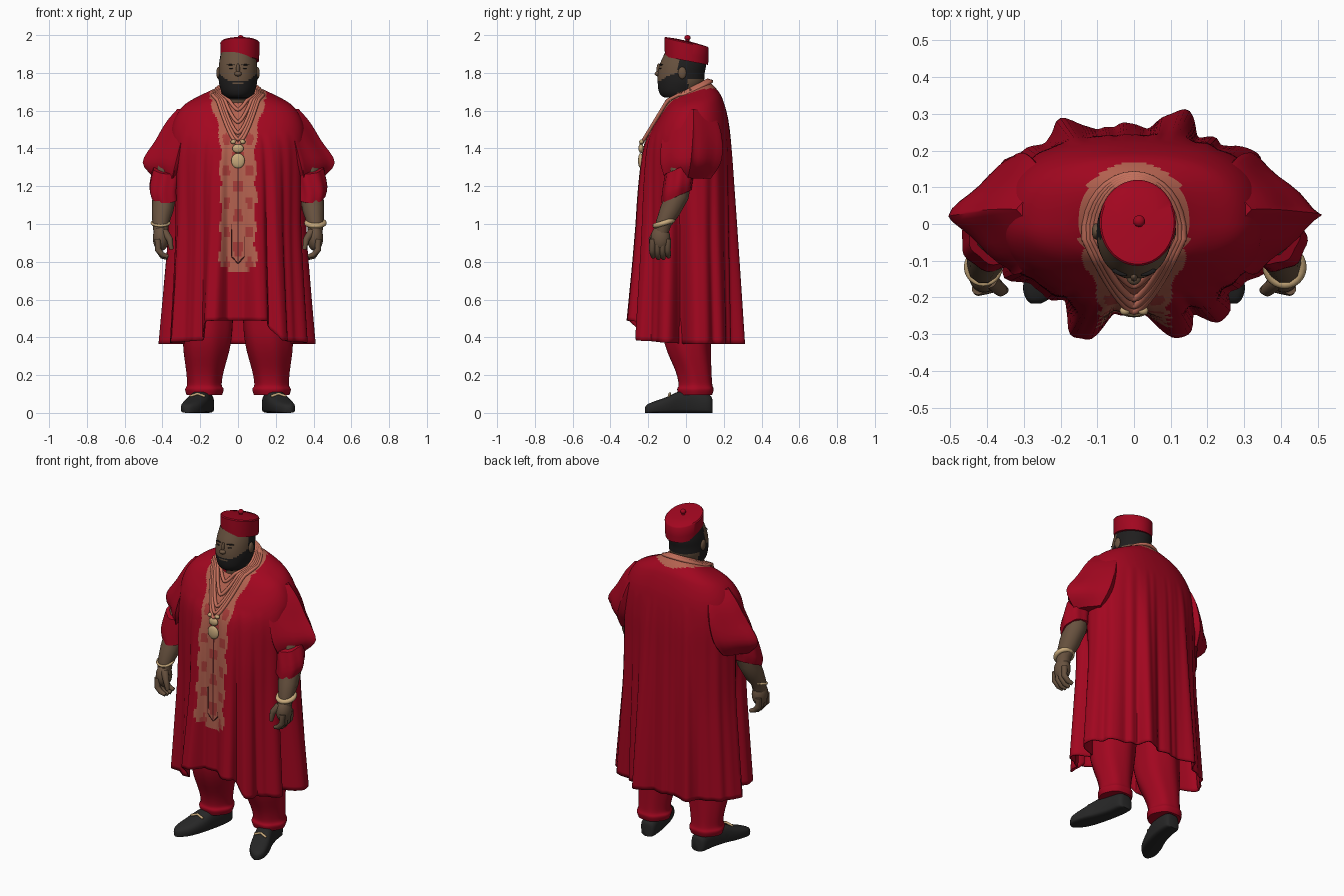
import bpy, bmesh, math
from math import sin, cos, pi, radians

old = bpy.data.objects.get("Cube")
if old:
    bpy.data.objects.remove(old)


def material(name, r, g, b):
    m = bpy.data.materials.new(name)
    m.use_nodes = True
    m.diffuse_color = (r, g, b, 1)
    node = m.node_tree.nodes["Principled BSDF"]
    node.inputs["Base Color"].default_value = (r, g, b, 1)
    node.inputs["Roughness"].default_value = 0.8
    return m


RED = material("crimson cloth", 0.36, 0.002, 0.014)
CORAL = material("coral embroidery", 0.45, 0.12, 0.078)
BEAD = material("coral beads", 0.55, 0.16, 0.105)
ROSE = material("rose motif", 0.38, 0.045, 0.04)
WINE = material("dark wine trim", 0.09, 0.015, 0.015)
SKIN = material("brown skin", 0.14, 0.085, 0.05)
HAIR = material("black hair", 0.014, 0.013, 0.013)
LEATHER = material("black leather", 0.02, 0.02, 0.02)
GOLD = material("pale gold", 0.58, 0.40, 0.20)


def clamp(v):
    return max(0.0, min(1.0, v))


def power(v, e):
    return math.copysign(abs(v) ** e, v)


def refine(rows, n):
    """Smooth interpolation through rows of numbers."""
    out = []
    for i in range(len(rows) - 1):
        quad = [rows[max(0, min(len(rows) - 1, i + k))] for k in (-1, 0, 1, 2)]
        for k in range(n):
            t = k / n
            out.append([0.5 * (2 * b + (c - a) * t + (2 * a - 5 * b + 4 * c - d) * t * t
                               + (3 * b - a - 3 * c + d) * t ** 3) for a, b, c, d in zip(*quad)])
    out.append(list(rows[-1]))
    return out


def shade(ob, angle=40):
    bpy.ops.object.select_all(action="DESELECT")
    ob.select_set(True)
    bpy.context.view_layer.objects.active = ob
    bpy.ops.object.shade_smooth_by_angle(angle=radians(angle))


def loft(name, rings, mats, paint=None, caps=True):
    bm = bmesh.new()
    vs = [[bm.verts.new(p) for p in ring] for ring in rings]
    n = len(rings[0])
    for a, b in zip(vs, vs[1:]):
        for i in range(n):
            f = bm.faces.new((a[i], a[(i + 1) % n], b[(i + 1) % n], b[i]))
            if paint:
                f.material_index = paint(f.calc_center_median())
    if caps:
        bm.faces.new(vs[0])
        bm.faces.new(vs[-1])
    bmesh.ops.recalc_face_normals(bm, faces=bm.faces)
    me = bpy.data.meshes.new(name)
    bm.to_mesh(me)
    bm.free()
    for m in mats:
        me.materials.append(m)
    ob = bpy.data.objects.new(name, me)
    bpy.context.collection.objects.link(ob)
    shade(ob)
    return ob


def oval(cx, cy, z, rx, ry, tilt=0, n=40, ripple=0, waves=9, e=1):
    """Horizontal ring; e above 1 pinches it towards a diamond."""
    ring = []
    for i in range(n):
        a = 2 * pi * i / n
        k = 1 + ripple * cos(waves * a + z * 5)
        ring.append((cx + rx * k * power(cos(a), e), cy + ry * k * power(sin(a), e), z + tilt * sin(a)))
    return ring


def tube(name, pts, radii, mat, cyclic=False):
    cu = bpy.data.curves.new(name, "CURVE")
    cu.dimensions = "3D"
    cu.bevel_depth = 1
    cu.bevel_resolution = 3
    cu.use_fill_caps = True
    sp = cu.splines.new("POLY")
    sp.points.add(len(pts) - 1)
    for i, (q, p) in enumerate(zip(sp.points, pts)):
        q.co = (*p, 1)
        q.radius = radii[i] if isinstance(radii, (list, tuple)) else radii
    sp.use_cyclic_u = cyclic
    sp.use_smooth = True
    cu.materials.append(mat)
    ob = bpy.data.objects.new(name, cu)
    bpy.context.collection.objects.link(ob)


def ball(name, loc, scale, mat, rot=(0, 0, 0)):
    bpy.ops.mesh.primitive_uv_sphere_add(segments=20, ring_count=12, location=loc, rotation=rot)
    ob = bpy.context.object
    ob.name = name
    ob.scale = scale
    ob.data.materials.append(mat)
    shade(ob, 60)


# Robe: height, half width, front, back, neckline tilt
rows = refine([(1.695, .10, .09, .12, .055), (1.66, .21, .11, .16, .05), (1.61, .295, .14, .19, .05),
               (1.52, .345, .185, .22, .03), (1.40, .355, .22, .235, 0), (1.20, .345, .235, .24, 0),
               (.95, .34, .237, .245, 0), (.70, .35, .24, .25, 0), (.40, .365, .245, .255, 0)], 8)
# Hanging folds: angle, outward reach, width
folds = [(244, .085, 9), (292, .075, 9), (313, .06, 9), (125, .045, 9), (67, .06, 9), (29, .03, 9), (153, .03, 9),
         (11, .05, 8), (169, .05, 8), (340, .03, 7), (200, .03, 7), (95, .015, 10), (355, -.08, 6), (185, -.08, 6)]


def robe_ring(row, n=200):
    z0, rx, front, back, tilt = row
    drop = clamp((1.5 - z0) / 1.1)
    ring = []
    for i in range(n):
        deg = 360 * (i + .5) / n
        a = radians(deg)
        c, s = cos(a), sin(a)
        ry, e = (back, 2.5) if s > 0 else (front, 2.1)
        r = (abs(c / rx) ** e + abs(s / ry) ** e) ** (-1 / e)
        for at, reach, width in folds:
            off = (deg - at + 180) % 360 - 180
            r += reach * drop * math.exp(-abs(off / width) ** 3)
        r += .006 * drop ** .5 * (cos(23 * a) + .6 * cos(37 * a + 1)) * clamp(abs(c) * 3)
        hem = .365 + .025 * max(0, -s) + .1 * clamp((-s - .75) / .12)
        z = z0 if z0 > 1 else 1 - (1 - z0) * (1 - hem) / .6
        ring.append((r * c, r * s, z + tilt * s))
    return ring


def robe_paint(p):
    x, y, z = abs(p.x), p.y, p.z
    if z > 1.6 and math.hypot(x, y - .01) < .155:
        return 1
    edge = .093 + .008 * sin(z * 40) + .045 * clamp((z - 1.45) / .2)
    if y < 0 and z > .73 + x * .5 and x < edge:
        if x < .004 and .8 < z < 1.3:
            return 3
        return 2 if z < 1.5 and sin(z * 38) * sin(x * 60 + 1) > .4 else 1
    return 0


robe = loft("robe", [robe_ring(r) for r in rows], [RED, CORAL, ROSE, WINE], robe_paint, caps=False)
hem = robe.modifiers.new("cloth thickness", "SOLIDIFY")
hem.thickness = .008
hem.offset = 0

# Placket chevron at the foot of the embroidered panel
for s in (1, -1):
    tube("placket_edge", [(s * .035, -.238, 1.0), (s * .035, -.242, .83), (0, -.242, .79)], .003, WINE)

# Sleeves, arms, hands, trousers and shoes, mirrored
for s, side in ((1, "left"), (-1, "right")):
    wide = refine([(.24, .04, 1.61, .08, .08), (.27, .04, 1.54, .11, .13), (.30, .035, 1.44, .14, .16),
                   (.33, .025, 1.325, .178, .16), (.35, .01, 1.24, .09, .12)], 4)
    loft(side + "_wide_sleeve", [oval(s * c, y, z, rx, ry, ripple=.025 * clamp((1.6 - z) * 5), e=1.9)
                                 for c, y, z, rx, ry in wide], [RED])
    cuff = refine([(.37, -.03, 1.30, .08, .08), (.39, -.045, 1.2, .08, .08), (.385, -.05, 1.145, .075, .078)], 3)
    loft(side + "_inner_sleeve", [oval(s * c, y, z, rx, ry, tilt=.035, ripple=.04, waves=7)
                                  for c, y, z, rx, ry in cuff], [RED])
    tube(side + "_arm", [(s * .37, -.02, 1.3), (s * .39, -.045, 1.15), (s * .40, -.085, 1.07),
                         (s * .41, -.12, 1.0), (s * .408, -.13, .95)], [.063, .063, .057, .043, .038], SKIN)
    ball(side + "_palm", (s * .408, -.135, .925), (.043, .052, .068), SKIN)
    for k in range(4):
        y = -.176 + .027 * k
        low = .81 + .008 * abs(k - 1.5)
        tube(side + "_finger", [(s * .425, y, .92), (s * .424, y - .003, .865), (s * .40, y, low + .015),
                                (s * .372, y + .003, low + .005)], [.017, .017, .015, .011], SKIN)
    tube(side + "_thumb", [(s * .39, -.155, .96), (s * .362, -.18, .92), (s * .352, -.18, .865)],
         [.022, .018, .011], SKIN)
    thick = .014 if s > 0 else .007
    band = [(s * .41 + .046 * cos(a), -.117 + .046 * sin(a), 1.005 + .014 * sin(a))
            for a in (2 * pi * k / 24 for k in range(24))]
    tube(side + "_wrist_band", band, thick, GOLD, True)

    leg = refine([(.13, .01, .85, .12, .13), (.155, .005, .5, .13, .13), (.165, .01, .36, .125, .12),
                  (.175, .04, .22, .098, .095), (.178, .05, .15, .09, .09), (.178, .05, .125, .1, .098),
                  (.178, .05, .095, .092, .09)], 4)
    loft(side + "_trouser_leg", [oval(s * c, y, z, rx, ry, ripple=.025, waves=6)
                                 for c, y, z, rx, ry in leg], [RED])
    shoe = refine([(.14, .17, .025, .07), (.125, .172, .045, .095), (.05, .18, .05, .11), (-.03, .2, .055, .115),
                   (-.1, .225, .06, .085), (-.17, .25, .052, .06), (-.205, .263, .03, .045),
                   (-.217, .267, .012, .03)], 3)
    rings = []
    for y, c, hw, h in shoe:
        ring = []
        for k in range(24):
            u, v = cos(2 * pi * k / 24), sin(2 * pi * k / 24)
            ring.append((s * (c + hw * power(u, .6)), y, h / 2 + h / 2 * power(v, .3 if v < 0 else .9)))
        rings.append(ring)
    loft(side + "_shoe", rings, [LEATHER])
    tube(side + "_shoe_bit", [(s * .175, -.09, .088), (s * .215, -.085, .102), (s * .255, -.09, .088)], .007, GOLD)


# Head with painted hair and beard
def head_paint(p):
    x, y, z = abs(p.x), p.y, p.z
    if y > .01:
        return 1 if z > 1.765 else 0
    if y > -.04:
        return 1 if z > 1.70 else 0
    mouth = x < .026 and 1.74 < z < 1.752
    return 1 if z < 1.762 + max(0, x - .06) * .9 and z > 1.66 and not mouth else 0


head_rows = refine([(.03, 1.56, .085, .08), (.025, 1.66, .085, .085), (-.015, 1.672, .075, .105),
                    (-.035, 1.70, .088, .108), (-.028, 1.75, .101, .122), (-.025, 1.80, .102, .124),
                    (-.015, 1.85, .10, .122), (-.005, 1.91, .09, .105)], 6)
loft("head", [oval(0, y, z, rx, ry, n=64) for y, z, rx, ry in head_rows], [SKIN, HAIR], head_paint)
ball("nose", (0, -.146, 1.795), (.02, .02, .014), SKIN)
ball("nose_bridge", (0, -.143, 1.82), (.01, .013, .03), SKIN)
for s in (1, -1):
    ball("ear", (s * .103, -.02, 1.80), (.012, .022, .032), SKIN)
    ball("eye", (s * .037, -.136, 1.824), (.012, .005, .003), HAIR, (0, 0, s * .35))
    ball("brow", (s * .04, -.132, 1.843), (.022, .007, .003), HAIR, (0, 0, s * .35))

# Round tilted cap with a knob
cap = [(1.864, .101, .114, -.022), (1.90, .103, .116, -.023), (1.958, .104, .117, -.027),
       (1.964, .099, .112, -.026), (1.969, .05, .056, -.013), (1.97, .01, .011, -.002)]
loft("cap", [oval(.01, .003, z, rx, ry, tilt, 48) for z, rx, ry, tilt in cap], [RED])
tube("cap_stem", [(.012, .008, 1.96), (.014, .008, 1.985)], .01, RED)
ball("cap_knob", (.014, .008, 1.986), (.016, .016, .014), RED)


# Bead strands draped over the collar
def drape(y):
    return 1.64 - (-.09 - y) * 1.65 if y < -.09 else 1.64 + (y + .09) * .52


for k, (reach, half) in enumerate([(.09, .095), (.13, .105), (.165, .115), (.185, .125), (.20, .135)]):
    path = []
    for i in range(33):
        u = i / 16 - 1
        y = -.03 - reach * (1 - abs(u) ** 1.5)
        path.append((half * u, y - .008, drape(y) + .014))
    for i in range(1, 16):
        a = pi * i / 16
        y = -.03 + (.145 + .005 * k) * sin(a)
        path.append((half * cos(a), y, drape(y) + .014 - .004 * k))
    tube("bead_strand", path, .0095, BEAD, True)

# Gold pendants
ball("upper_pendant", (0, -.238, 1.40), (.03, .014, .024), GOLD)
ball("lower_pendant", (0, -.24, 1.335), (.036, .014, .04), GOLD)
for s in (1, -1):
    ball("pendant_bead", (s * .025, -.236, 1.435), (.014, .012, .012), GOLD)
